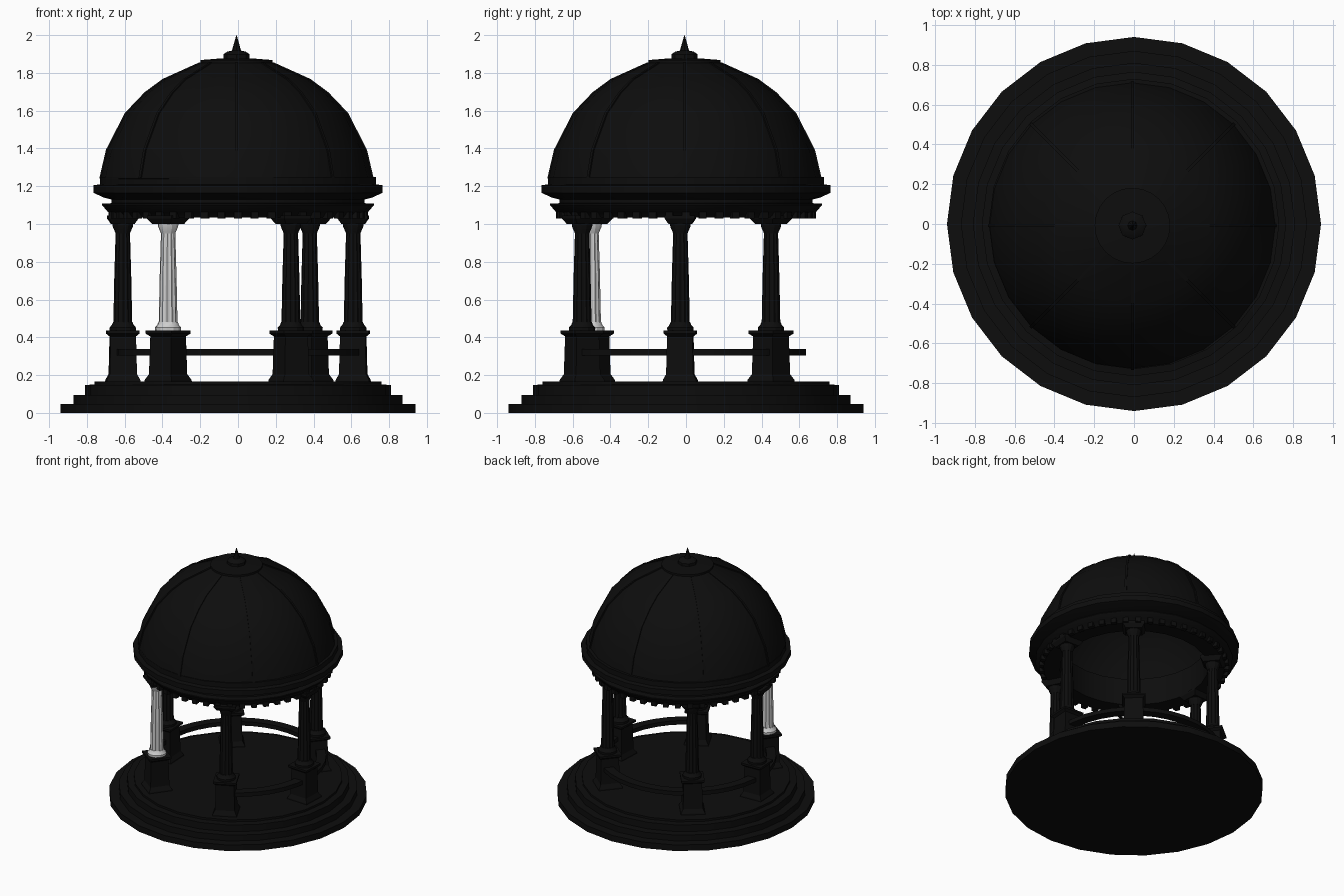
import bpy, bmesh, math
from mathutils import Vector

cube = bpy.data.objects.get("Cube")
if cube:
    bpy.data.objects.remove(cube, do_unlink=True)


def material(name, value):
    m = bpy.data.materials.new(name)
    m.use_nodes = True
    color = (value, value, value, 1)
    m.diffuse_color = color
    m.node_tree.nodes["Principled BSDF"].inputs["Base Color"].default_value = color
    return m


DARK = material("dark stone", 0.004)
PALE = material("pale stone", 0.62)


def finish(bm, name, mat, loc=(0, 0, 0), turn=0, smooth=True):
    bmesh.ops.recalc_face_normals(bm, faces=bm.faces)
    mesh = bpy.data.meshes.new(name)
    bm.to_mesh(mesh)
    bm.free()
    mesh.materials.append(mat)
    ob = bpy.data.objects.new(name, mesh)
    ob.location = loc
    ob.rotation_euler.z = turn
    bpy.context.collection.objects.link(ob)
    if smooth:
        bpy.ops.object.select_all(action="DESELECT")
        ob.select_set(True)
        bpy.context.view_layer.objects.active = ob
        bpy.ops.object.shade_smooth_by_angle(angle=math.radians(25))
    return ob


def lathe(name, profile, sides, mat=DARK, closed=False, flute=0, square=False, smooth=True, **place):
    """Stack rings of (radius, height); flute pulls alternate points inward."""
    bm = bmesh.new()
    rings = []
    for r, z in profile:
        ring = []
        for i in range(sides):
            a = math.tau * (i + 0.5 * square) / sides
            k = r * (math.sqrt(2) if square else 1) * (1 - flute * (i % 2))
            ring.append(bm.verts.new((k * math.cos(a), k * math.sin(a), z)))
        rings.append(ring)
    pairs = list(zip(rings, rings[1:]))
    if closed:
        pairs.append((rings[-1], rings[0]))
    for low, high in pairs:
        for i in range(sides):
            j = (i + 1) % sides
            bm.faces.new((low[i], low[j], high[j], high[i]))
    if not closed:
        bm.faces.new(rings[0])
        bm.faces.new(rings[-1])
    return finish(bm, name, mat, smooth=smooth, **place)


# Stepped round base
lathe("stepped_base", [(0.94, 0), (0.94, 0.048), (0.87, 0.048), (0.87, 0.095),
                       (0.81, 0.095), (0.81, 0.148), (0.76, 0.15), (0.76, 0.166)], 24)

# Columns on pedestals, each turned to face the centre
spots = {
    "left": (0.61, -0.03), "right": (-0.61, -0.03),
    "front_left": (0.28, -0.55), "front_right": (-0.37, -0.50),
    "back_left": (0.38, 0.45), "back_right": (-0.37, 0.45),
}
for side, (x, y) in spots.items():
    place = dict(loc=(x, y, 0), turn=math.atan2(y, x))
    mat = PALE if side == "front_right" else DARK
    lathe("pedestal_" + side, [(0.09, 0.16), (0.088, 0.175), (0.072, 0.205), (0.067, 0.405),
                               (0.085, 0.42), (0.085, 0.435)], 4, square=True, smooth=False, **place)
    lathe("column_base_" + side, [(0.069, 0.435), (0.07, 0.452), (0.058, 0.465), (0.052, 0.48)],
          12, mat, **place)
    lathe("column_shaft_" + side, [(0.05, 0.478), (0.045, 0.72), (0.038, 0.955)], 24, mat,
          flute=0.1, smooth=False, **place)
    lathe("capital_" + side, [(0.038, 0.95), (0.042, 0.96), (0.053, 0.985), (0.055, 1.0)],
          12, mat, **place)
    lathe("abacus_" + side, [(0.06, 1.0), (0.08, 1.03), (0.08, 1.045)], 4, square=True,
          smooth=False, **place)

# Curved rail joining the pedestals, open at the front entrance
bm = bmesh.new()
start, end, steps = math.radians(-62), math.radians(233), 30
sections = []
for i in range(steps + 1):
    a = start + (end - start) * i / steps
    sections.append([bm.verts.new((r * math.cos(a), r * math.sin(a), z))
                     for r, z in ((0.58, 0.305), (0.65, 0.305), (0.65, 0.337), (0.58, 0.337))])
for p, q in zip(sections, sections[1:]):
    for i in range(4):
        j = (i + 1) % 4
        bm.faces.new((p[i], p[j], q[j], q[i]))
bm.faces.new(sections[0])
bm.faces.new(sections[-1])
finish(bm, "curved_rail", DARK, loc=(0, -0.012, 0))

# Ring beam and cornice
lathe("ring_beam", [(0.54, 1.035), (0.66, 1.035), (0.68, 1.06), (0.69, 1.065), (0.72, 1.1),
                    (0.72, 1.108), (0.67, 1.11), (0.67, 1.13), (0.71, 1.14), (0.765, 1.165),
                    (0.765, 1.205), (0.73, 1.21), (0.73, 1.25), (0.54, 1.25)], 24, closed=True)

# Small dentil blocks beneath the beam edge
bm = bmesh.new()
for i in range(48):
    a = math.tau * i / 48
    made = bmesh.ops.create_cube(bm, size=1)["verts"]
    bmesh.ops.scale(bm, vec=(0.035, 0.04, 0.035), verts=made)
    bmesh.ops.translate(bm, vec=(0.672, 0, 1.046), verts=made)
    rot = Vector((1, 0)).to_3d().rotation_difference(Vector((math.cos(a), math.sin(a), 0)))
    if i == 24:
        continue
    bmesh.ops.rotate(bm, cent=(0, 0, 0), matrix=rot.to_matrix(), verts=made)
finish(bm, "dentils", DARK, smooth=False)

# Hollow dome shell
outer = [(0.72, 1.24), (0.685, 1.39), (0.585, 1.585), (0.48, 1.695), (0.385, 1.765), (0.19, 1.853)]
inner = [(max(r - 0.03, 0.001), z - 0.02) for r, z in reversed(outer)]
centre = (-0.008, -0.008, 0)
lathe("dome_shell", outer + [(0.19, 1.868), (0.08, 1.877), (0.001, 1.877), (0.001, 1.84)] + inner,
      24, closed=True, loc=centre)

# Eight slim ribs over the dome seams
bm = bmesh.new()
for k in range(8):
    a = math.tau * k / 8
    out, across = Vector((math.cos(a), math.sin(a), 0)), Vector((-math.sin(a), math.cos(a), 0))
    rows = []
    for r, z in outer:
        row = []
        for push, shift in ((-0.01, -0.008), (0.006, -0.008), (0.006, 0.008), (-0.01, 0.008)):
            row.append(bm.verts.new(out * (r + push) + across * shift + Vector((0, 0, z + push * 0.5))))
        rows.append(row)
    for p, q in zip(rows, rows[1:]):
        for i in range(3):
            bm.faces.new((p[i], p[i + 1], q[i + 1], q[i]))
finish(bm, "dome_ribs", DARK, loc=centre, smooth=False)

# Finial with a pointed spike
lathe("finial", [(0.07, 1.87), (0.07, 1.898), (0.05, 1.912), (0.024, 1.918), (0.018, 1.94),
                 (0.001, 2.0)], 8, loc=centre)
